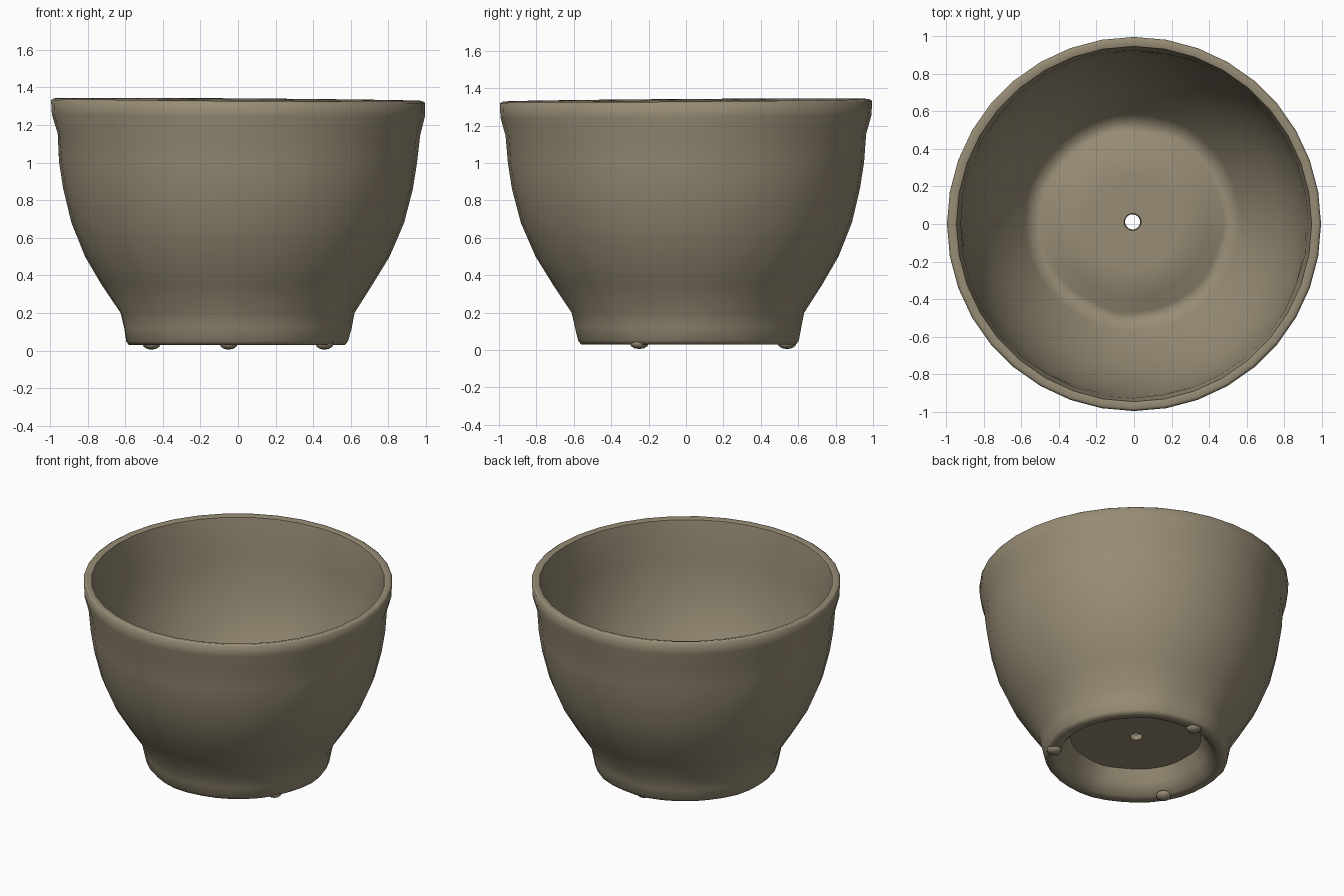
import bpy, bmesh, math

cube = bpy.data.objects.get("Cube")
if cube:
    bpy.data.objects.remove(cube, do_unlink=True)

clay = bpy.data.materials.new("grey brown clay")
clay.use_nodes = True
color = (0.31, 0.262, 0.178, 1)
clay.diffuse_color = color
clay.node_tree.nodes["Principled BSDF"].inputs["Base Color"].default_value = color


def finish(name, bm, angle):
    bmesh.ops.recalc_face_normals(bm, faces=bm.faces)
    mesh = bpy.data.meshes.new(name)
    bm.to_mesh(mesh)
    bm.free()
    mesh.materials.append(clay)
    obj = bpy.data.objects.new(name, mesh)
    bpy.context.collection.objects.link(obj)
    bpy.ops.object.select_all(action="DESELECT")
    obj.select_set(True)
    bpy.context.view_layer.objects.active = obj
    bpy.ops.object.shade_smooth_by_angle(angle=math.radians(angle))
    return obj


# Closed wall section: drain hole, underside, foot, outer wall, lip, inside, floor
section = [(0.04, 0.19), (0.25, 0.195), (0.42, 0.19), (0.46, 0.11), (0.51, 0.035),
           (0.575, 0.03), (0.59, 0.05), (0.605, 0.12), (0.622, 0.2), (0.72, 0.35),
           (0.81, 0.5), (0.885, 0.68), (0.93, 0.86), (0.952, 1.0), (0.964, 1.15),
           (0.992, 1.25), (0.995, 1.325), (0.98, 1.335), (0.945, 1.325), (0.925, 1.2),
           (0.915, 1.05), (0.89, 0.86), (0.84, 0.68), (0.765, 0.5), (0.67, 0.35),
           (0.575, 0.215), (0.53, 0.165), (0.48, 0.17), (0.40, 0.225), (0.25, 0.235),
           (0.045, 0.23)]

SIDES = 36
bm = bmesh.new()
rings = []
for r, z in section:
    # the foot sits slightly off the axis and the lip tilts a little
    low = max(0, 1 - z / 0.8)
    foot_dent = max(0, 1 - abs(z - 0.13) / 0.17) if r > 0.4 else 0
    lip_dent = max(0, 1 - abs(z - 1.17) / 0.12)
    ring = []
    for i in range(SIDES):
        a = math.tau * i / SIDES
        wave = math.sin(7 * a + 1) + 0.7 * math.sin(11 * a + 2)
        rr = r + 0.006 * foot_dent * wave + 0.004 * lip_dent * wave
        x = rr * math.cos(a) - 0.01 * low
        y = rr * math.sin(a) + 0.015 * low
        tilt = 0.007 * (y - x) * (z / 1.33) ** 3
        ring.append(bm.verts.new((x, y, z + tilt)))
    rings.append(ring)

for k, ring in enumerate(rings):
    following = rings[(k + 1) % len(rings)]
    for i in range(SIDES):
        j = (i + 1) % SIDES
        bm.faces.new((ring[i], ring[j], following[j], following[i]))
finish("bowl", bm, 60)

# Three small lumps under the foot ring
for n, (x, y) in enumerate([(-0.46, -0.25), (0.46, -0.25), (-0.05, 0.54)]):
    bm = bmesh.new()
    bmesh.ops.create_uvsphere(bm, u_segments=10, v_segments=6, radius=1)
    for v in bm.verts:
        v.co.x, v.co.y, v.co.z = x + v.co.x * 0.05, y + v.co.y * 0.05, 0.035 + v.co.z * 0.03
    finish("foot_nub_%d" % (n + 1), bm, 60)
